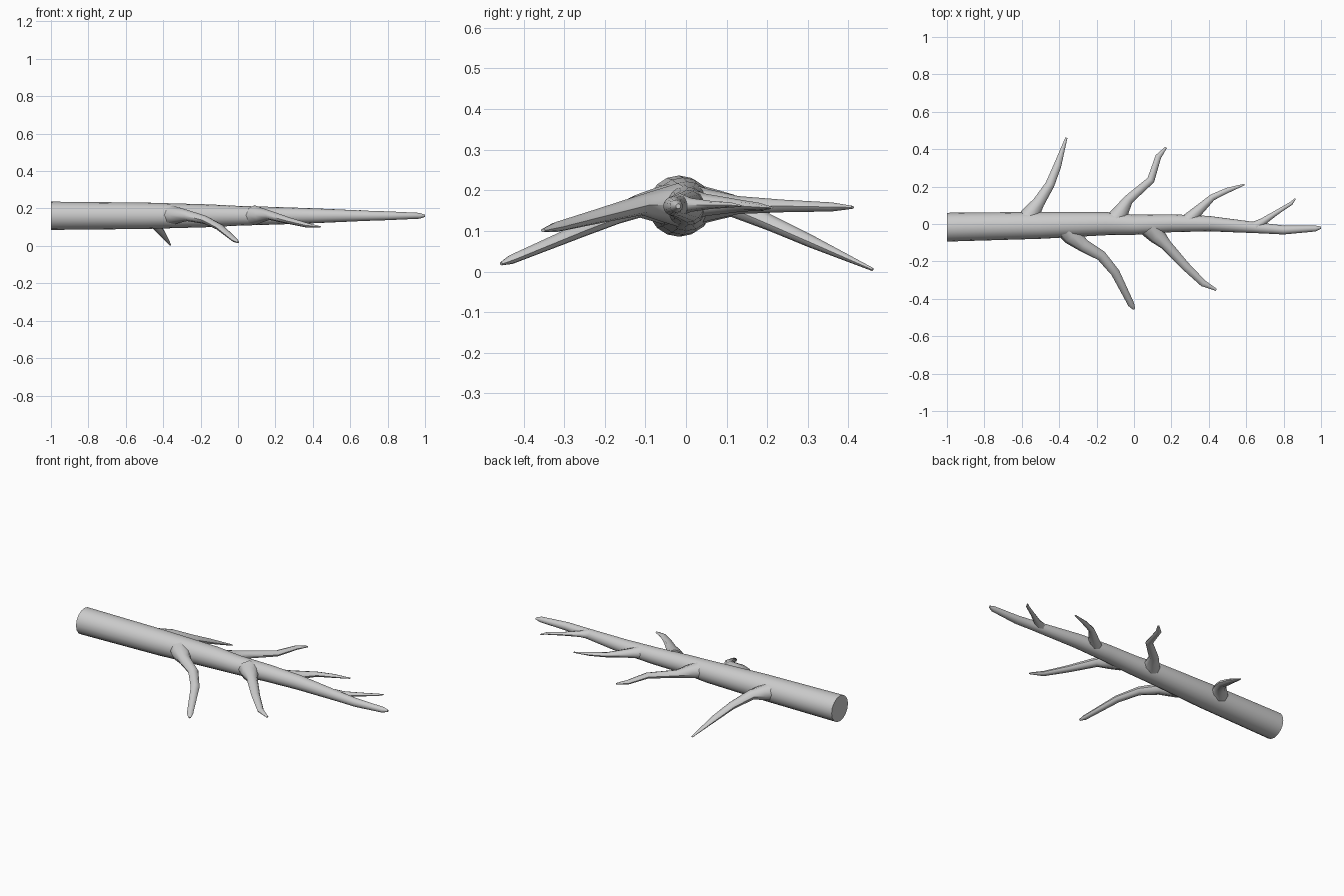
import bpy, bmesh, math
from mathutils import Vector

if "Cube" in bpy.data.objects:
    bpy.data.objects.remove(bpy.data.objects["Cube"])

UP = Vector((0, 0, 1))

def limb(name, pts, sizes, sides, square_start=False):
    """Closed tube through pts; sizes holds (half width, half height) per point."""
    bm = bmesh.new()
    rings = []
    last = len(pts) - 1
    for i, (c, (w, h)) in enumerate(zip(pts, sizes)):
        a, b = pts[max(i - 1, 0)], pts[min(i + 1, last)]
        t = (c - a).normalized() + (b - c).normalized()
        if square_start and i == 0:
            t = Vector((1, 0, 0))
        t.normalize()
        side = UP.cross(t).normalized()
        up = t.cross(side)
        angles = [math.tau * k / sides for k in range(sides)]
        rings.append([bm.verts.new(c + side * w * math.cos(g) + up * h * math.sin(g))
                      for g in angles])
    for a, b in zip(rings, rings[1:]):
        for k in range(sides):
            n = (k + 1) % sides
            bm.faces.new((a[k], a[n], b[n], b[k]))
    bm.faces.new(rings[0])
    bm.faces.new(rings[-1])
    bmesh.ops.recalc_face_normals(bm, faces=bm.faces)
    me = bpy.data.meshes.new(name)
    bm.to_mesh(me)
    bm.free()
    ob = bpy.data.objects.new(name, me)
    bpy.context.collection.objects.link(ob)
    bpy.ops.object.select_all(action='DESELECT')
    ob.select_set(True)
    bpy.context.view_layer.objects.active = ob
    bpy.ops.object.shade_smooth_by_angle(angle=math.radians(50))

# main trunk: x, y, radius, tapering to the right
trunk = [(-1, -.017, .077), (-.5, -.007, .072), (-.15, .002, .062), (0, -.004, .054),
         (.2, .004, .048), (.4, .002, .041), (.68, -.022, .028), (.8, -.032, .024),
         (.97, -.024, .016), (1, -.019, .006)]
limb("trunk", [Vector((x, y, .161)) for x, y, r in trunk],
     [(r, r * .98) for x, y, r in trunk], 16, True)

def branch(name, radius, droop, path):
    """Side branch: flared foot, steady taper, sinking with distance from the trunk."""
    pts = [Vector((x, y, .164 - droop * max(0, abs(y) - .11))) for x, y in path]
    run = [0]
    for a, b in zip(pts, pts[1:]):
        run.append(run[-1] + (b - a).length)
    sizes = []
    for d in run:
        t = d / run[-1]
        w = radius * (1 - .55 * t + .75 * max(0, 1 - 4 * t))
        if t == 1:
            w *= .4                      # blunt tip
        sizes.append((w, w * (.9 - .25 * t)))
    limb(name, pts, sizes, 8)

branch("branch_back_1", .033, .455, [(-.57, .02), (-.545, .065), (-.51, .115),
                                     (-.45, .21), (-.41, .31), (-.362, .46)])
branch("branch_front_1", .036, .42, [(-.36, -.02), (-.33, -.065), (-.27, -.115),
                                     (-.175, -.17), (-.1, -.26), (-.015, -.43), (.001, -.455)])
branch("branch_back_2", .031, .02, [(-.1, .02), (-.07, .065), (-.03, .13),
                                    (.09, .235), (.13, .36), (.172, .41)])
branch("branch_front_2", .034, .26, [(.09, -.02), (.125, -.065), (.17, -.11),
                                     (.275, -.225), (.37, -.317), (.44, -.352)])
branch("branch_back_3", .024, .07, [(.29, .015), (.32, .05), (.42, .143),
                                    (.5, .18), (.59, .211)])
branch("branch_back_4", .018, .1, [(.65, -.015), (.69, .013), (.76, .06),
                                   (.84, .11), (.863, .136)])
